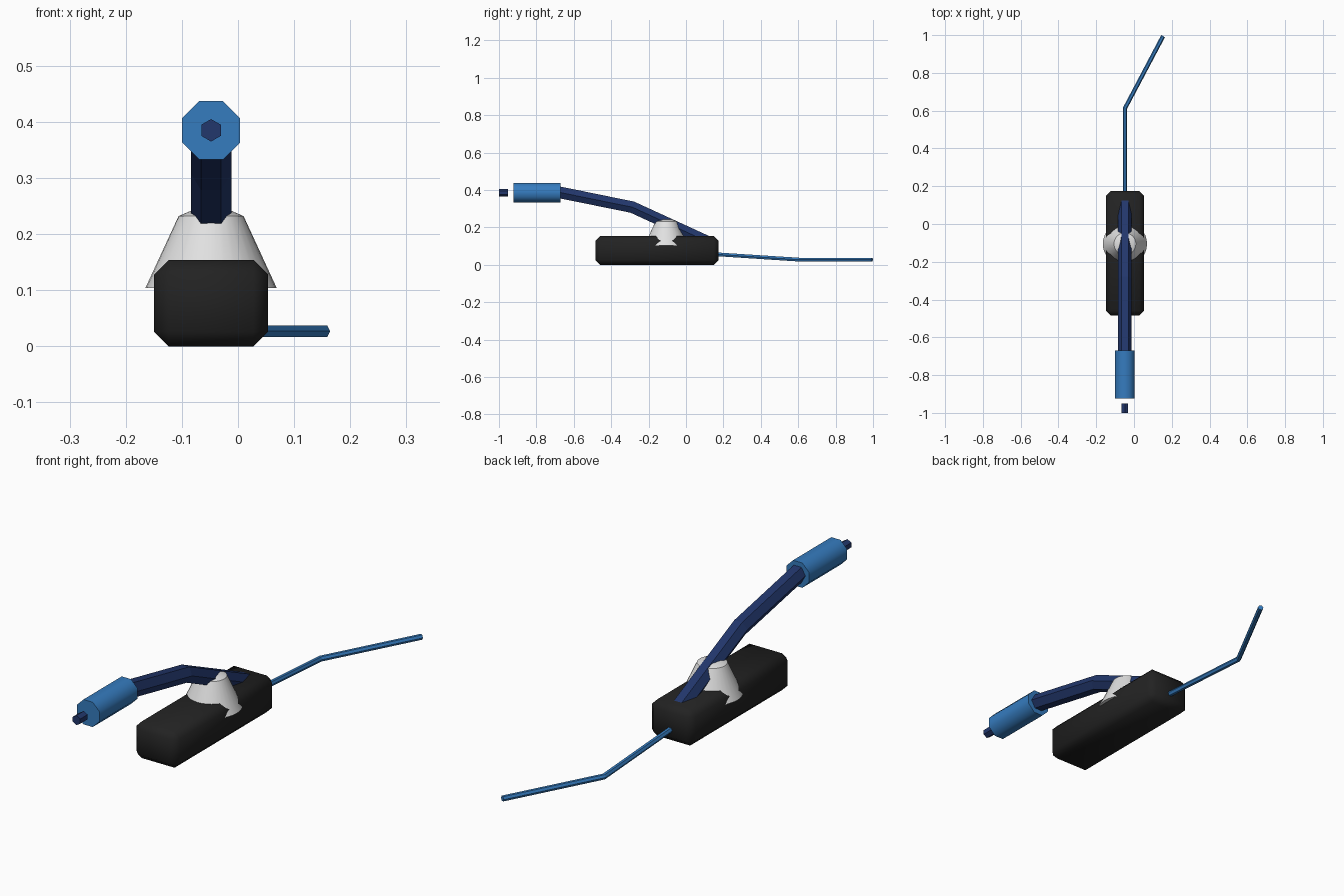
import bpy, bmesh, math
from mathutils import Vector

if "Cube" in bpy.data.objects:
    bpy.data.objects.remove(bpy.data.objects["Cube"], do_unlink=True)

CX = -0.048  # the body, clamp and neck share this centre line


def material(name, rgb):
    m = bpy.data.materials.new(name)
    m.use_nodes = True
    m.diffuse_color = (*rgb, 1)
    m.node_tree.nodes["Principled BSDF"].inputs["Base Color"].default_value = (*rgb, 1)
    return m


navy = material("navy", (0.016, 0.038, 0.15))
blue = material("blue", (0.036, 0.2, 0.52))
white = material("off white", (0.75, 0.75, 0.75))
black = material("black", (0.016, 0.016, 0.016))


def finish(name, bm, mat, smooth=None):
    bmesh.ops.recalc_face_normals(bm, faces=bm.faces)
    mesh = bpy.data.meshes.new(name)
    bm.to_mesh(mesh)
    bm.free()
    mesh.materials.append(mat)
    obj = bpy.data.objects.new(name, mesh)
    bpy.context.collection.objects.link(obj)
    if smooth:
        bpy.ops.object.select_all(action="DESELECT")
        obj.select_set(True)
        bpy.context.view_layer.objects.active = obj
        bpy.ops.object.shade_smooth_by_angle(angle=math.radians(smooth))
    return obj


def loft(bm, rings):
    """Join rings of points with quads and cap both ends."""
    rings = [[bm.verts.new(p) for p in ring] for ring in rings]
    n = len(rings[0])
    for a, b in zip(rings, rings[1:]):
        for i in range(n):
            j = (i + 1) % n
            bm.faces.new((a[i], a[j], b[j], b[i]))
    bm.faces.new(rings[0])
    bm.faces.new(rings[-1])


def tube(name, path, radius, sides, mat, phase=0.0, smooth=None):
    """Prism swept along a path, mitred at the bends."""
    pts = [Vector(p) for p in path]
    dirs = [(b - a).normalized() for a, b in zip(pts, pts[1:])]
    rings = []
    for k, p in enumerate(pts):
        t = (dirs[max(k - 1, 0)] + dirs[min(k, len(dirs) - 1)]).normalized()
        side = t.cross(Vector((0, 0, 1))).normalized()
        up = side.cross(t)
        angles = [phase + math.tau * i / sides for i in range(sides)]
        rings.append([p + radius * (math.cos(a) * side + math.sin(a) * up) for a in angles])
    bm = bmesh.new()
    loft(bm, rings)
    return finish(name, bm, mat, smooth)


# Chamfered body block
bm = bmesh.new()
bmesh.ops.create_cube(bm, size=1)
bmesh.ops.scale(bm, vec=(0.203, 0.66, 0.154), verts=bm.verts)
bmesh.ops.translate(bm, vec=(CX, -0.155, 0.077), verts=bm.verts)
bmesh.ops.bevel(bm, geom=list(bm.edges), offset=0.026, segments=1, affect="EDGES")
finish("body", bm, black, 60)

# Conical clamp over the body
profile = [(0.117, 0.104), (0.058, 0.232), (0.035, 0.242)]
bm = bmesh.new()
loft(bm, [[(CX + r * math.cos(math.tau * i / 32), -0.105 + r * math.sin(math.tau * i / 32), z)
           for i in range(32)] for r, z in profile])
finish("clamp", bm, white, 35)

# Bent neck, grip and tip
tube("neck", [(CX, 0.14, 0.112), (CX, -0.287, 0.308), (CX, -0.69, 0.39)], 0.036, 6, navy)
tube("grip", [(CX, -0.67, 0.385), (CX, -0.923, 0.385)], 0.0562, 8, blue, math.pi / 8, 50)
tube("tip", [(CX, -0.951, 0.385), (CX, -1.0, 0.385)], 0.02, 6, navy, math.pi / 6)

# Trailing cable
tube("cable", [(CX, 0.1, 0.06), (CX, 0.612, 0.027), (0.154, 0.9945, 0.027)], 0.0115, 6, blue)
